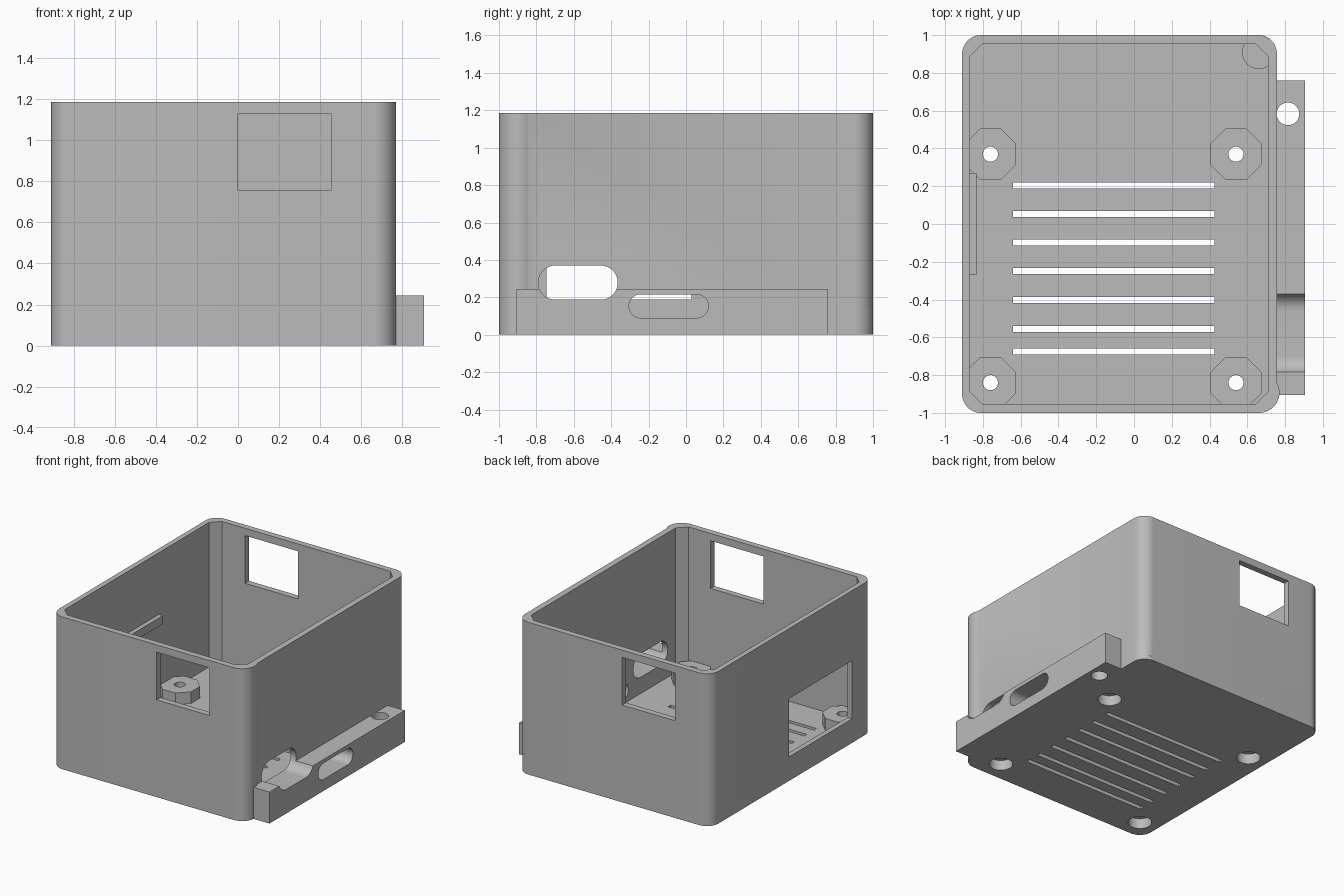
import bpy, bmesh, math
from mathutils import Vector

if "Cube" in bpy.data.objects:
    bpy.data.objects.remove(bpy.data.objects["Cube"], do_unlink=True)

grey = bpy.data.materials.new("light grey plastic")
grey.use_nodes = True
GREY = (0.5, 0.5, 0.5, 1)
grey.diffuse_color = GREY
grey.node_tree.nodes["Principled BSDF"].inputs["Base Color"].default_value = GREY


def prism(name, outline, lo, hi, axis="z"):
    """Extrude a 2D outline (xy for z, yz for x) between lo and hi."""
    bm = bmesh.new()
    place = (lambda a, b: (a, b, lo)) if axis == "z" else (lambda a, b: (lo, a, b))
    face = bm.faces.new([bm.verts.new(place(*p)) for p in outline])
    top = bmesh.ops.extrude_face_region(bm, geom=[face])["geom"]
    step = Vector((0, 0, hi - lo) if axis == "z" else (hi - lo, 0, 0))
    bmesh.ops.translate(bm, vec=step, verts=[v for v in top if isinstance(v, bmesh.types.BMVert)])
    bmesh.ops.recalc_face_normals(bm, faces=bm.faces)
    mesh = bpy.data.meshes.new(name)
    bm.to_mesh(mesh)
    bm.free()
    mesh.materials.append(grey)
    obj = bpy.data.objects.new(name, mesh)
    bpy.context.collection.objects.link(obj)
    return obj


def rounded(a0, a1, b0, b1, r, seg=12):
    """Rectangle outline with rounded corners; seg=1 gives chamfers."""
    pts = []
    centres = ((a1 - r, b1 - r), (a0 + r, b1 - r), (a0 + r, b0 + r), (a1 - r, b0 + r))
    for q, (ca, cb) in enumerate(centres):
        for i in range(seg + 1):
            t = math.pi / 2 * (q + i / seg)
            pts.append((ca + r * math.cos(t), cb + r * math.sin(t)))
    return pts


def disc(x, y, r, n=32, turn=0):
    return [(x + r * math.cos(turn + math.tau * i / n),
             y + r * math.sin(turn + math.tau * i / n)) for i in range(n)]


def box(name, x0, x1, y0, y1, z0, z1):
    return prism(name, [(x0, y0), (x1, y0), (x1, y1), (x0, y1)], z0, z1)


def boolean(target, tool, operation="DIFFERENCE"):
    mod = target.modifiers.new("bool", "BOOLEAN")
    mod.operation, mod.solver, mod.object = operation, "EXACT", tool
    bpy.context.view_layer.objects.active = target
    bpy.ops.object.modifier_apply(modifier=mod.name)


def drop(tools):
    for t in tools:
        bpy.data.objects.remove(t, do_unlink=True)


HEIGHT, FLOOR, BOSS = 1.185, 0.06, 0.15

# Outer body with the slightly bulging front corner, then hollowed out
shell = prism("box_shell", rounded(-0.91, 0.757, -1, 1, 0.1), 0, HEIGHT)
bulge = prism("corner_bulge", disc(0.662, -0.892, 0.108, 48), 0, HEIGHT)
boolean(shell, bulge, "UNION")
cavity = prism("cavity", rounded(-0.87, 0.71, -0.952, 0.952, 0.065, 1), FLOOR, 1.5)
boolean(shell, cavity)
drop([bulge, cavity])

# Mounting ledge along the side
ledge = box("side_ledge", 0.75, 0.905, -0.905, 0.76, 0, 0.245)

# Octagonal standoffs
spots = [(x, y) for x in (-0.76, 0.54) for y in (0.37, -0.84)]
standoffs = [prism("standoff", disc(x, y, 0.146, 8, math.pi / 8), 0.03, BOSS) for x, y in spots]

# Windows in the front, back and side walls
cutters = [
    box("front_window", 0, 0.455, -1.1, -0.9, 0.757, 1.128),
    box("back_window", -0.605, -0.15, 0.9, 1.1, 0.757, 1.128),
    box("side_window", -1, -0.8, -0.745, 0.03, 0.187, 0.64),
]
# Floor vents
for y in (0.205, 0.052, -0.098, -0.25, -0.403, -0.555, -0.675):
    cutters.append(box("vent", -0.64, 0.425, y - 0.016, y + 0.016, -0.1, 0.1))
for c in cutters:
    boolean(shell, c)
drop(cutters)

# Cable openings through both the wall and the ledge
for outline in (rounded(-0.79, -0.365, 0.187, 0.37, 0.0914), rounded(-0.305, 0.12, 0.09, 0.216, 0.0629)):
    tool = prism("cable_opening", outline, 0.6, 1, "x")
    boolean(shell, tool)
    boolean(ledge, tool)
    drop([tool])

# Screw hole in the ledge
tool = prism("ledge_hole", disc(0.815, 0.583, 0.06), -0.1, 0.4)
boolean(ledge, tool)
drop([tool])

# Screw holes with recessed heads under each standoff
for (x, y), standoff in zip(spots, standoffs):
    tools = [prism("screw_hole", disc(x, y, 0.04), -0.1, 0.3),
             prism("screw_recess", disc(x, y, 0.085), -0.1, 0.08)]
    for t in tools:
        boolean(shell, t)
        boolean(standoff, t)
    drop(tools)

# Rib on the inside wall and low post in the back corner
rib = box("wall_rib", -0.88, -0.835, -0.27, 0.27, 0.64, 0.705)
post = prism("corner_post", disc(0.662, 0.91, 0.09), 0.03, BOSS)

for obj in [shell, ledge, rib, post] + standoffs:
    bpy.ops.object.select_all(action="DESELECT")
    obj.select_set(True)
    bpy.context.view_layer.objects.active = obj
    bpy.ops.object.shade_smooth_by_angle(angle=math.radians(30))
